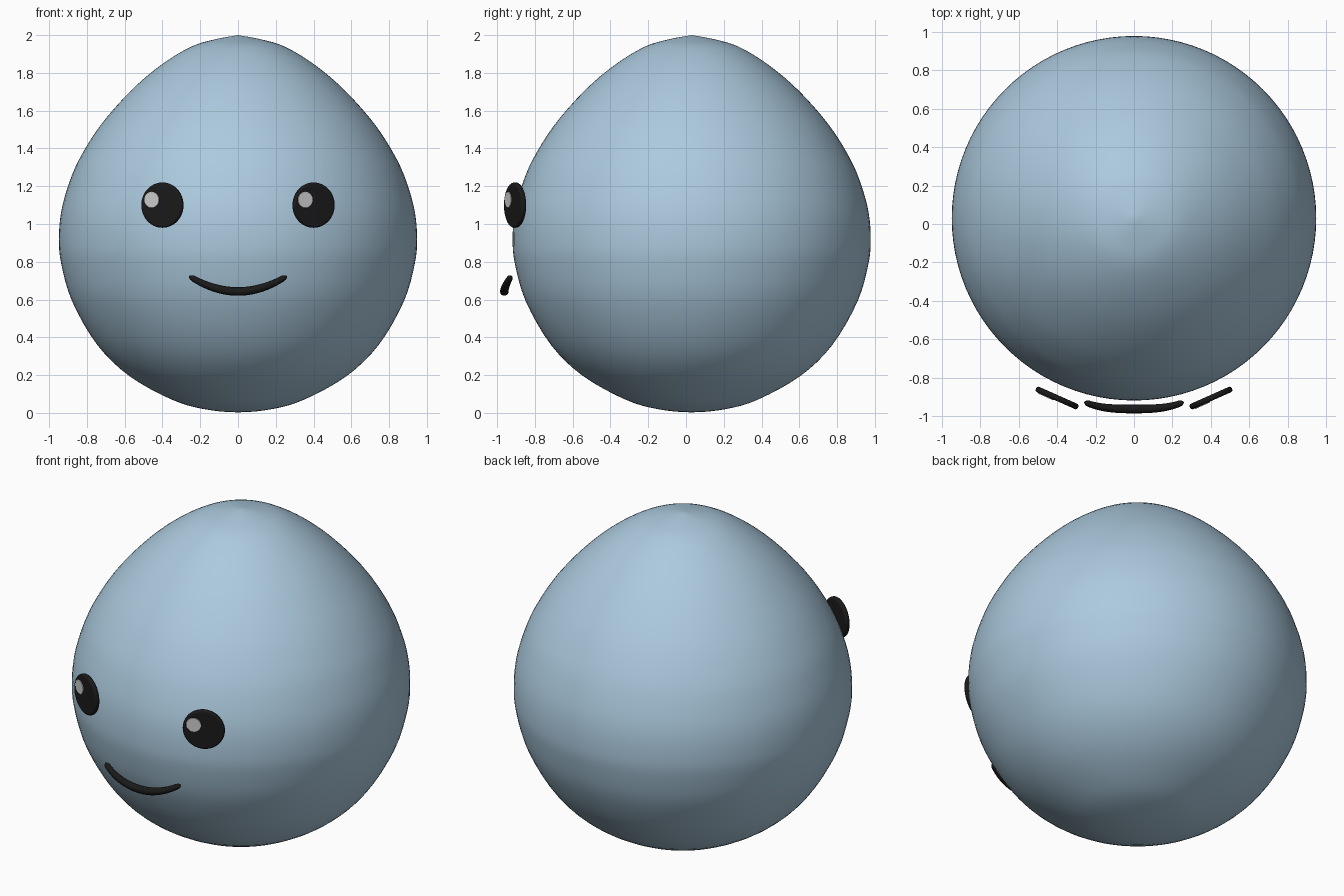
import bpy, bmesh, math
from mathutils import Vector

if "Cube" in bpy.data.objects:
    bpy.data.objects.remove(bpy.data.objects["Cube"])


def material(name, rgb):
    m = bpy.data.materials.new(name)
    m.diffuse_color = (*rgb, 1)
    m.use_nodes = True
    m.node_tree.nodes["Principled BSDF"].inputs["Base Color"].default_value = m.diffuse_color
    return m


BLUE = material("soft_blue", (0.41, 0.59, 0.73))
BLACK = material("black", (0.01, 0.01, 0.01))
WHITE = material("white", (0.75, 0.75, 0.75))


def smooth_profile(points, steps=4):
    """Catmull-Rom curve through (radius, z) points that start and end on the axis."""
    p = [Vector(q) for q in points]
    p = [Vector((-p[1].x, p[1].y))] + p + [2 * p[-1] - p[-2]]
    out = []
    for a, b, c, d in zip(p, p[1:], p[2:], p[3:]):
        for i in range(steps):
            t = i / steps
            out.append(0.5 * (2 * b + (c - a) * t + (2 * a - 5 * b + 4 * c - d) * t**2
                              + (3 * b - a - 3 * c + d) * t**3))
    return out + [p[-2]]


def lathe(name, profile, centre_y, mat, segments=96):
    bm = bmesh.new()
    verts = [bm.verts.new((r, 0, z)) for r, z in profile]
    edges = [bm.edges.new(pair) for pair in zip(verts, verts[1:])]
    bmesh.ops.spin(bm, geom=verts + edges, cent=(0, 0, 0), axis=(0, 0, 1),
                   angle=2 * math.pi, steps=segments, use_duplicate=False)
    bmesh.ops.remove_doubles(bm, verts=bm.verts, dist=1e-4)
    bmesh.ops.recalc_face_normals(bm, faces=bm.faces)
    for f in bm.faces:
        f.smooth = True
    me = bpy.data.meshes.new(name)
    bm.to_mesh(me)
    bm.free()
    me.materials.append(mat)
    ob = bpy.data.objects.new(name, me)
    ob.location.y = centre_y
    bpy.context.collection.objects.link(ob)


def disc(name, centre, radius, depth, yaw, bevel, mat):
    """Upright round disc facing -y, turned by yaw, with a rounded rim."""
    bpy.ops.mesh.primitive_cylinder_add(vertices=48, radius=radius, depth=depth,
                                        location=centre, rotation=(math.pi / 2, 0, yaw))
    ob = bpy.context.object
    ob.name = name
    ob.data.materials.append(mat)
    bpy.ops.object.shade_smooth_by_angle(angle=math.radians(40))
    mod = ob.modifiers.new("rim", 'BEVEL')
    mod.width, mod.segments = bevel, 4


# Body: round drop with a soft peak
lathe("body", smooth_profile([
    (0, 0.003), (0.18, 0.02), (0.35, 0.07), (0.575, 0.195), (0.745, 0.36),
    (0.878, 0.59), (0.936, 0.79), (0.948, 0.92), (0.937, 1.06), (0.9, 1.2),
    (0.842, 1.34), (0.73, 1.52), (0.57, 1.703), (0.41, 1.84), (0.25, 1.938),
    (0.12, 1.978), (0, 2.0)]), 0.03, BLUE)

# Eyes with a glint each, the glint sits on the same side of both
for side, label in ((-1, "left"), (1, "right")):
    yaw = side * math.radians(24)
    across = Vector((math.cos(yaw), math.sin(yaw), 0))
    out = Vector((math.sin(yaw), -math.cos(yaw), 0))
    eye = Vector((side * 0.4, -0.905, 1.1))
    disc(label + "_eye", eye, 0.12, 0.03, yaw, 0.012, BLACK)
    glint = eye - 0.055 * across + 0.013 * out + Vector((0, 0, 0.028))
    disc(label + "_eye_glint", glint, 0.043, 0.012, yaw, 0.003, WHITE)

# Mouth: curved tube, thicker in the middle, with rounded ends
curve = bpy.data.curves.new("mouth", 'CURVE')
curve.dimensions = '3D'
curve.bevel_depth = 0.023
curve.bevel_resolution = 4
curve.use_fill_caps = True
N = 40
spline = curve.splines.new('POLY')
spline.points.add(N)
for i, pt in enumerate(spline.points):
    s = math.sin((i / N - 0.5) * math.pi)
    pt.co = (0.258 * s, -0.962 + 0.036 * abs(s) ** 3, 0.643 + 0.081 * s * s, 1)
    pt.radius = (1 - 0.35 * s * s) * min(1, math.sqrt(max(0.02, (1 - abs(s)) / 0.06)))
spline.use_smooth = True
curve.materials.append(BLACK)
mouth = bpy.data.objects.new("mouth", curve)
bpy.context.collection.objects.link(mouth)
bpy.ops.object.select_all(action='DESELECT')
mouth.select_set(True)
bpy.context.view_layer.objects.active = mouth
bpy.ops.object.convert(target='MESH')
